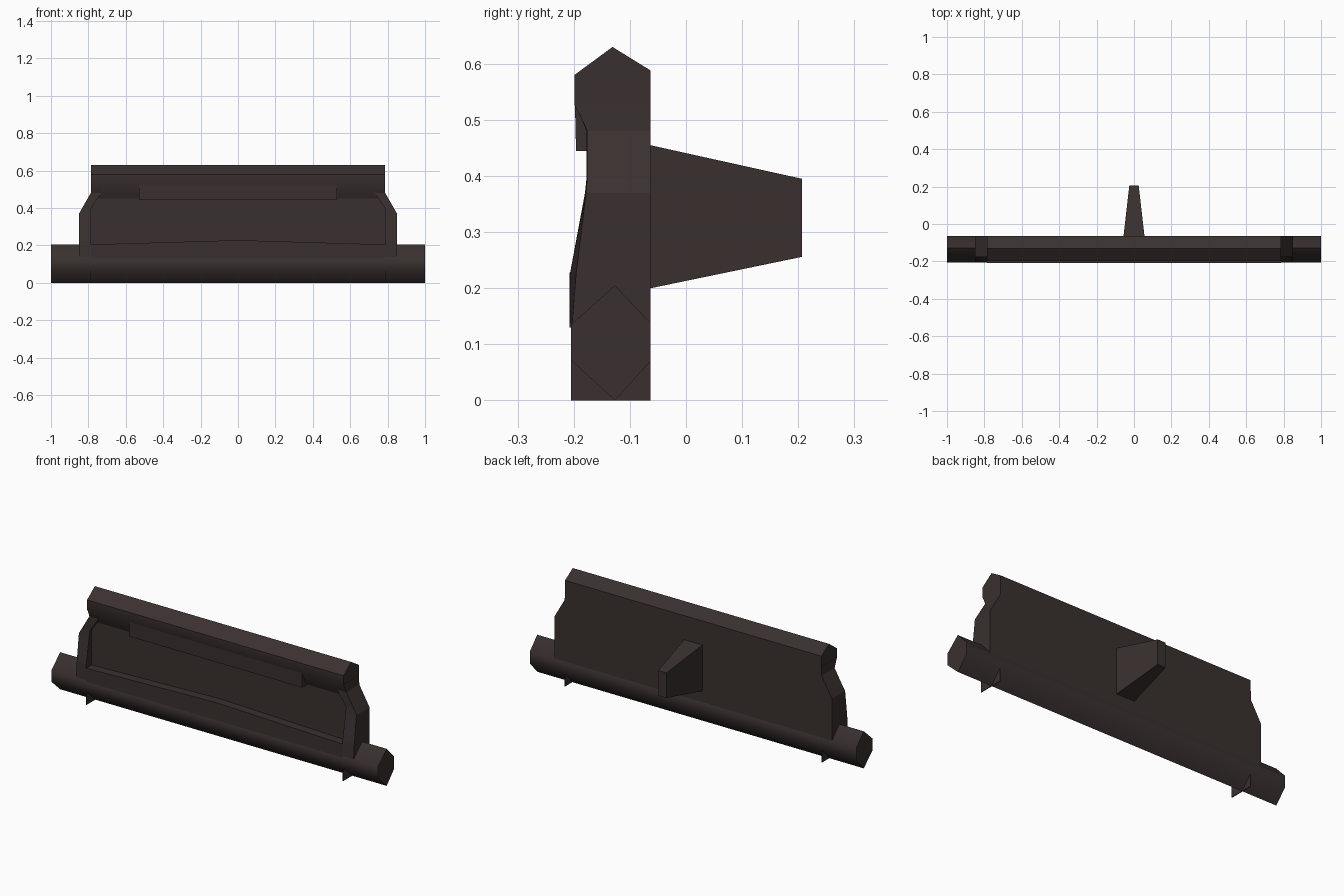
import bpy, bmesh, math

cube = bpy.data.objects.get("Cube")
if cube:
    bpy.data.objects.remove(cube, do_unlink=True)

COLOUR = (0.042, 0.030, 0.029, 1)
mat = bpy.data.materials.new("dark_brown_metal")
mat.use_nodes = True
mat.diffuse_color = COLOUR
bsdf = mat.node_tree.nodes["Principled BSDF"]
bsdf.inputs["Base Color"].default_value = COLOUR
bsdf.inputs["Roughness"].default_value = 0.8

BACK = -0.063    # rear plane
PANEL = -0.16    # recessed front panel
HALF = 0.785     # half width of the body


def loft(name, rings, smooth=False):
    """Skin a list of matching rings and cap both ends."""
    bm = bmesh.new()
    loops = [[bm.verts.new(p) for p in ring] for ring in rings]
    n = len(loops[0])
    for a, b in zip(loops, loops[1:]):
        for i in range(n):
            j = (i + 1) % n
            bm.faces.new((a[i], a[j], b[j], b[i]))
    bm.faces.new(loops[0])
    bm.faces.new(loops[-1])
    bmesh.ops.recalc_face_normals(bm, faces=bm.faces)
    for f in bm.faces:
        f.smooth = smooth
    mesh = bpy.data.meshes.new(name)
    bm.to_mesh(mesh)
    bm.free()
    if smooth:
        mesh.set_sharp_from_angle(angle=math.radians(52))
    mesh.materials.append(mat)
    obj = bpy.data.objects.new(name, mesh)
    bpy.context.collection.objects.link(obj)
    return obj


def along_x(name, profile, x0, x1, smooth=False):
    return loft(name, [[(x, y, z) for y, z in profile] for x in (x0, x1)], smooth)


def along_y(name, profile, y0, y1):
    return loft(name, [[(x, y, z) for x, z in profile] for y in (y0, y1)])


def rect(a0, a1, b0, b1):
    return [(a0, b0), (a1, b0), (a1, b1), (a0, b1)]


# Lower six-sided bar
along_x("lower_bar", [(-0.127, 0), (-0.205, 0.072), (-0.205, 0.135),
                      (-0.127, 0.205), (BACK, 0.138), (BACK, 0.07)], -1, 1, True)

# Upper bar with its sloped underside
along_x("upper_bar", [(-0.131, 0.63), (-0.199, 0.58), (-0.199, 0.527),
                      (PANEL, 0.45), (BACK, 0.45), (BACK, 0.588)], -HALF, HALF, True)

# Recessed panel, lip above it and raised sill below it
along_x("panel", rect(PANEL, BACK, 0.138, 0.45), -HALF, HALF)
along_x("upper_lip", [(-0.198, 0.53), (-0.196, 0.445), (PANEL, 0.445), (PANEL, 0.53)],
        -0.53, 0.53)
along_y("sill", [(-HALF, 0.13), (HALF, 0.13), (HALF, 0.205), (0, 0.228),
                 (-HALF, 0.205)], -0.208, -0.12)

# Side frames: height, inner x, outer x, outer front y, inner front y
FRAME = [(0.137, HALF, 0.85, -0.203, -0.206),
         (0.225, HALF, 0.85, -0.196, -0.207),
         (0.37, HALF, 0.85, -0.178, -0.18),
         (0.40, HALF, 0.833, -0.176, -0.177),
         (0.48, 0.73, 0.787, -0.176, -0.177),
         (0.53, 0.73, 0.786, -0.198, -0.198)]
for side, label in ((1, "left"), (-1, "right")):
    loft(label + "_frame", [[(side * xi, yi, z), (side * xo, yo, z),
                             (side * xo, BACK, z), (side * xi, BACK, z)]
                            for z, xi, xo, yo, yi in FRAME])
    # Thin square plate whose corners show below the bar
    along_x(label + "_foot_plate", rect(-0.205, BACK, 0, 0.14),
            side * HALF, side * (HALF + 0.004))

# Tapered rear lug
loft("rear_lug", [[(x, y, z) for x, z in rect(-w, w, z0, z1)]
                  for y, w, z0, z1 in ((BACK - 0.01, 0.057, 0.198, 0.457),
                                       (0.207, 0.025, 0.256, 0.395))])
